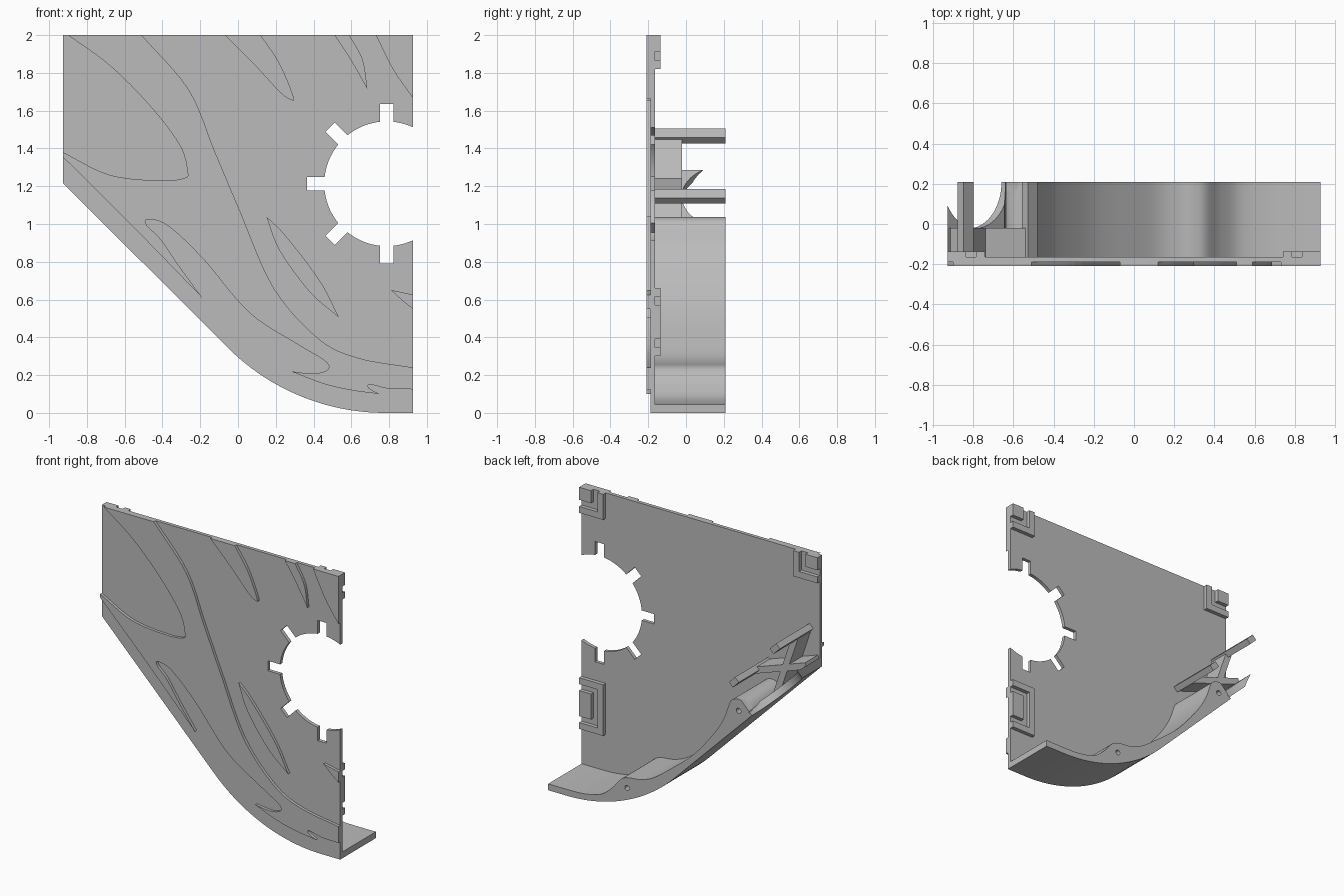
import bpy, bmesh, math
from mathutils import Vector, Matrix

cube = bpy.data.objects.get("Cube")
if cube:
    bpy.data.objects.remove(cube)

grey = bpy.data.materials.new("plain_grey")
grey.use_nodes = True
GREY = (0.5, 0.5, 0.5, 1)
grey.diffuse_color = GREY
grey.node_tree.nodes["Principled BSDF"].inputs["Base Color"].default_value = GREY

EDGE = 0.927                     # half width
FRONT, PLATE, REAR, BACK = -0.208, -0.188, -0.163, 0.208


def finish(name, bm):
    bmesh.ops.recalc_face_normals(bm, faces=bm.faces)
    mesh = bpy.data.meshes.new(name)
    bm.to_mesh(mesh)
    bm.free()
    mesh.materials.append(grey)
    obj = bpy.data.objects.new(name, mesh)
    bpy.context.collection.objects.link(obj)
    return obj


def prism(name, outline, y0, y1):
    """Extrude an x-z outline along y."""
    bm = bmesh.new()
    face = bm.faces.new([bm.verts.new((x, y0, z)) for x, z in outline])
    new = bmesh.ops.extrude_face_region(bm, geom=[face])["geom"]
    verts = [v for v in new if isinstance(v, bmesh.types.BMVert)]
    bmesh.ops.translate(bm, verts=verts, vec=(0, y1 - y0, 0))
    return finish(name, bm)


def box(name, x0, x1, z0, z1, y0, y1):
    x0, x1 = sorted((x0, x1))
    return prism(name, [(x0, z0), (x1, z0), (x1, z1), (x0, z1)], y0, y1)


def strip(name, a, b, width, y0, y1):
    """Bar with a rectangular section running from a to b in x-z."""
    a, b = Vector(a), Vector(b)
    d = (b - a).normalized() * width / 2
    n = Vector((-d.y, d.x))
    return prism(name, [a + n, b + n, b - n, a - n], y0, y1)


def spline(pts, steps=6):
    """Smooth curve through the points."""
    p = [Vector(q) for q in pts]
    if len(p) < 3:
        return p
    p = [2 * p[0] - p[1]] + p + [2 * p[-1] - p[-2]]
    out = []
    for a, b, c, d in zip(p, p[1:], p[2:], p[3:]):
        for i in range(steps):
            t = i / steps
            out.append(0.5 * (2 * b + (c - a) * t + (2 * a - 5 * b + 4 * c - d) * t * t
                              + (3 * b - a - 3 * c + d) * t ** 3))
    return out + [p[-2]]


def flame(name, *segments):
    """Raised relief bounded by smooth curves that meet at sharp tips."""
    pts = []
    for seg in segments:
        for q in spline(seg):
            if not pts or (q - pts[-1]).length > 1e-4:
                pts.append(q)
    if (pts[0] - pts[-1]).length < 1e-4:
        pts.pop()
    return prism(name, pts, FRONT, PLATE)


def cylinder(name, centre, axis, radius, depth, sides):
    bm = bmesh.new()
    rot = Vector(axis).to_track_quat('Z', 'Y').to_matrix().to_4x4()
    bmesh.ops.create_cone(bm, cap_ends=True, segments=sides, radius1=radius, radius2=radius,
                          depth=depth, matrix=Matrix.Translation(centre) @ rot)
    return finish(name, bm)


def cut(obj, cutter):
    cutter.hide_render = True
    mod = obj.modifiers.new("cut", 'BOOLEAN')
    mod.operation, mod.object, mod.solver = 'DIFFERENCE', cutter, 'EXACT'
    bpy.context.view_layer.objects.active = obj
    bpy.ops.object.modifier_apply(modifier=mod.name)
    bpy.data.objects.remove(cutter)


def smooth(obj):
    bpy.ops.object.select_all(action='DESELECT')
    obj.select_set(True)
    bpy.context.view_layer.objects.active = obj
    bpy.ops.object.shade_smooth_by_angle(angle=math.radians(25))


# Lower edge: diagonal running into a large arc and a short flat
ARC_X, ARC_R = 0.78, 1.18
lower = [(-EDGE, 1.217)]
for i in range(33):
    a = math.radians(45 * (1 - i / 32))
    lower.append((ARC_X - ARC_R * math.sin(a), ARC_R - ARC_R * math.cos(a)))
lower.append((EDGE, 0))

# Round opening with keyway slots on the right edge
HX, HZ, HOLE_R, SLOT_R, SLOT_W = 0.787, 1.213, 0.33, 0.423, 0.035
half = math.asin(SLOT_W / HOLE_R)
limit = math.acos((EDGE - HX) / HOLE_R)
opening = []


def arc(a0, a1, steps=10):
    for i in range(steps + 1):
        a = a0 + (a1 - a0) * i / steps
        opening.append((HX + HOLE_R * math.cos(a), HZ + HOLE_R * math.sin(a)))


last = -limit
for k in range(5):
    mid = -math.pi / 2 - k * math.pi / 4
    arc(last, mid + half, 5 if k == 0 else 10)
    c, s = math.cos(mid), math.sin(mid)
    for w in (SLOT_W, -SLOT_W):
        opening.append((HX + SLOT_R * c - w * s, HZ + SLOT_R * s + w * c))
    last = mid - half
arc(last, limit - 2 * math.pi, 5)

smooth(prism("face_plate", lower + opening + [(EDGE, 2), (-EDGE, 2)], PLATE, REAR))

# Raised flame relief on the front
flame("main_flame",
      [(-.51, 2), (-.26, 1.71), (-.125, 1.39), (.01, 1.07), (.19, .66), (.43, .39), (.64, .29), (EDGE, .24)],
      [(EDGE, .125), (.8, .128), (.7, .15), (.695, .13), (.75, .1)],
      [(.75, .1), (.6, .12), (.45, .155), (.28, .22)],
      [(.28, .22), (.4, .208), (.475, .23), (.46, .275), (.32, .36), (.06, .53), (-.18, .81),
       (-.37, .99), (-.48, 1.025), (-.48, .99), (-.41, .92), (-.31, .775), (-.19, .61)],
      [(-.19, .61), (-.57, 1.0), (-EDGE, 1.355)],
      [(-EDGE, 1.38), (-.68, 1.26), (-.415, 1.23), (-.285, 1.243), (-.268, 1.28), (-.31, 1.42),
       (-.47, 1.63), (-.68, 1.84), (-.9, 2)])
flame("top_flame_wide", [(-.07, 2), (.09, 1.84), (.22, 1.7), (.285, 1.655), (.292, 1.68), (.22, 1.85), (.12, 2)])
flame("top_flame_narrow", [(.51, 2), (.59, 1.88), (.685, 1.715)], [(.685, 1.715), (.66, 1.87), (.59, 2)])
flame("corner_flame", [(.73, 2), (.82, 1.82), (EDGE, 1.665)], [(EDGE, 2)])
flame("middle_flame", [(.15, 1.04), (.25, .94), (.43, .705), (.535, .505)], [(.535, .505), (.38, .64), (.22, .86), (.15, 1.04)])
flame("side_flame", [(.81, .65), (.86, .64), (EDGE, .625)], [(EDGE, .55), (.87, .595), (.81, .65)])

# Curved bottom lip with two screw bosses
BOSS_X, BOSS_Z, BOSS_R = -0.555, 0.955, 0.082
boss = [(BOSS_X + BOSS_R * math.cos(math.radians(a)), BOSS_Z + BOSS_R * math.sin(math.radians(a)))
        for a in range(180, 30, -10)]
inner = [(-EDGE, 1.287), (-.645, 1.005)] + boss + spline(
    [(-.48, .98), (-.44, .87), (-.36, .74), (-.2, .55), (0, .385), (.12, .3), (.22, .265), (.3, .255),
     (.36, .23), (.43, .15), (.52, .08), (.65, .05), (.78, .045), (EDGE, .045)])
lip = prism("bottom_lip", lower + inner[::-1], PLATE, BACK)
cut(lip, cylinder("lip_scoop_cutter", (-.813, BACK, 1.12), (1, 0, 1), .23, .28, 48))
for x, z in ((BOSS_X, BOSS_Z), (.313, .18)):
    cut(lip, cylinder("screw_hole_cutter", (x, BACK, z), (0, 1, 0), .018, .3, 20))
smooth(lip)

# Crossed braces and the two long pegs they carry
strip("upper_peg", (-.862, 1.492), (-.812, 1.442), .042, REAR, BACK)
strip("lower_peg", (-.542, 1.17), (-.495, 1.122), .042, REAR, BACK)
strip("steep_brace", (-.835, 1.46), (-.68, 1.0), .045, REAR, -.02)
strip("shallow_brace", (-.525, 1.145), (-.92, 1.28), .045, REAR, -.02)

# Corner clips: an angled rim around a small block
CLIP = -0.136
for side, label in ((1, "left"), (-1, "right")):
    e, r, g, b = (side * v for v in (EDGE, .74, .785, .835))
    box(label + "_clip_rim_side", r, g, 1.82, 2, REAR, CLIP)
    box(label + "_clip_rim_bottom", g, e, 1.82, 1.865, REAR, CLIP)
    box(label + "_clip_block", b, e, 1.912, 2, REAR, CLIP)

# Lower side clip: three-sided rim around a block
box("side_clip_rim", .74, .785, .3, .66, REAR, CLIP)
box("side_clip_rim_bottom", .785, EDGE, .3, .345, REAR, CLIP)
box("side_clip_rim_top", .785, EDGE, .615, .66, REAR, CLIP)
box("side_clip_block", .835, EDGE, .39, .57, REAR, CLIP)
